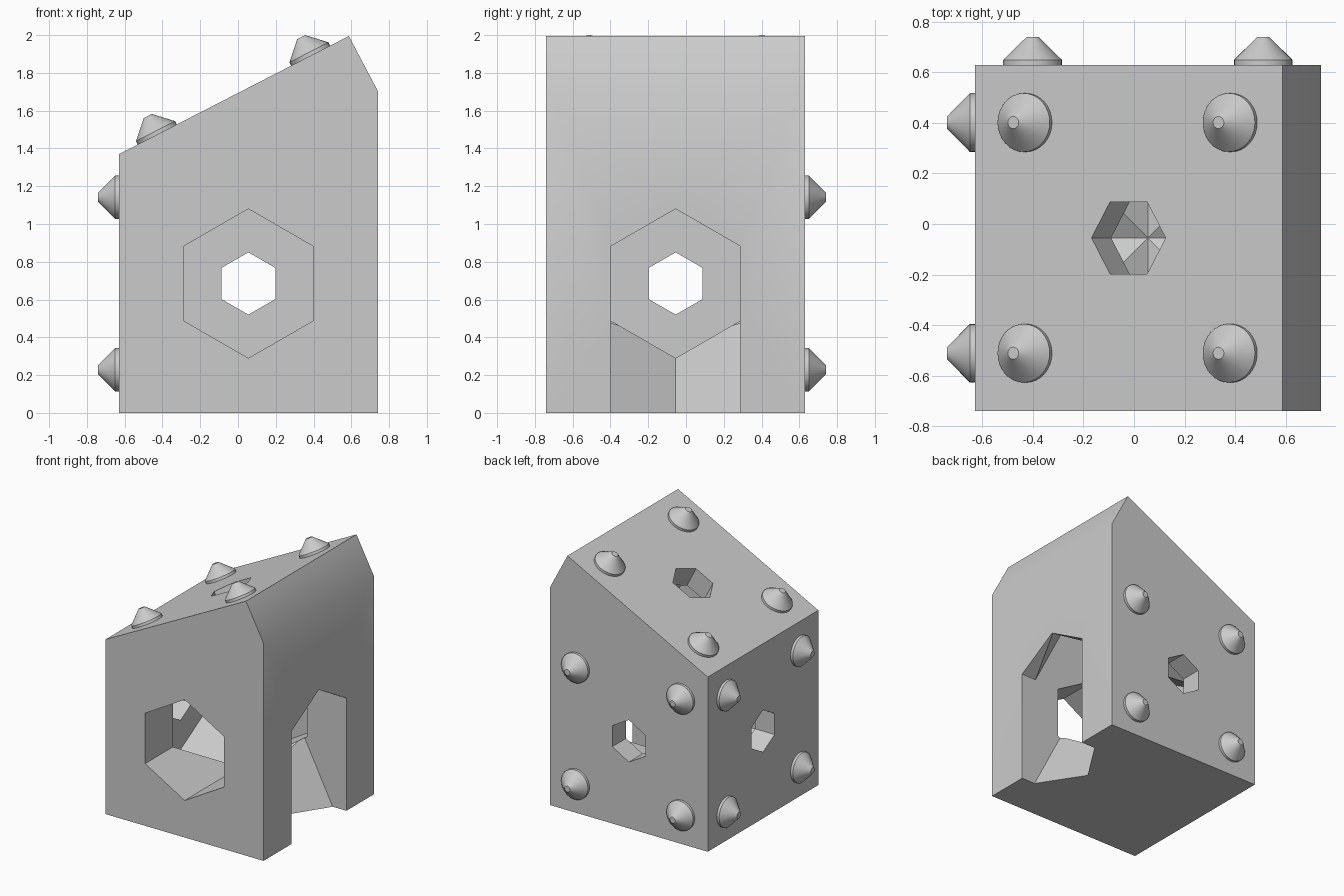
import bpy, bmesh, math
from mathutils import Vector, Matrix

cube = bpy.data.objects.get("Cube")
if cube:
    bpy.data.objects.remove(cube, do_unlink=True)

grey = bpy.data.materials.new("plain grey")
grey.use_nodes = True
grey.diffuse_color = (0.6, 0.6, 0.6, 1)
grey.node_tree.nodes["Principled BSDF"].inputs["Base Color"].default_value = (0.6, 0.6, 0.6, 1)

SIDE = 1.37
MID_X, MID_Y, MID_Z = 0.055, -0.055, SIDE / 2
WALL = 0.17
UP = Vector((0, 0, 1))


def make(name, bm):
    bmesh.ops.recalc_face_normals(bm, faces=bm.faces)
    mesh = bpy.data.meshes.new(name)
    bm.to_mesh(mesh)
    bm.free()
    mesh.materials.append(grey)
    obj = bpy.data.objects.new(name, mesh)
    bpy.context.collection.objects.link(obj)
    return obj


def frame(origin, axis, side):
    """Matrix with local z along axis and local x along side."""
    m = Matrix((side, axis.cross(side), axis)).transposed().to_4x4()
    m.translation = origin
    return m


def smooth(obj, degrees):
    bpy.ops.object.select_all(action='DESELECT')
    obj.select_set(True)
    bpy.context.view_layer.objects.active = obj
    bpy.ops.object.shade_smooth_by_angle(angle=math.radians(degrees))


def hex_cutter(name, face, radius, start, end):
    """Hexagonal prism from depth start to depth end below a face."""
    bm = bmesh.new()
    ring = [(radius * math.cos(i * math.pi / 3), radius * math.sin(i * math.pi / 3))
            for i in range(6)]
    base = bm.faces.new([bm.verts.new((x, y, -start)) for x, y in ring])
    top = bmesh.ops.extrude_face_region(bm, geom=[base])["geom"]
    moved = [v for v in top if isinstance(v, bmesh.types.BMVert)]
    bmesh.ops.translate(bm, verts=moved, vec=(0, 0, start - end))
    bm.transform(face)
    obj = make(name, bm)
    obj.hide_render = True
    return obj


def stud(name, face, u, v):
    """Low cone with a thin rim and a small flat tip."""
    bm = bmesh.new()
    profile = [(0.116, 0), (0.116, 0.02), (0.024, 0.11)]
    n = 32
    rings = [[bm.verts.new((r * math.cos(math.tau * i / n), r * math.sin(math.tau * i / n), h))
              for i in range(n)] for r, h in profile]
    for a, b in zip(rings, rings[1:]):
        for i in range(n):
            j = (i + 1) % n
            bm.faces.new((a[i], a[j], b[j], b[i]))
    bm.faces.new(rings[0])
    bm.faces.new(rings[-1])
    bm.transform(face @ Matrix.Translation((u, v, 0)))
    smooth(make(name, bm), 30)


# Body: sloped-top block with a chamfered right edge
low, peak = Vector((-0.63, 0, 1.37)), Vector((0.587, 0, 1.995))
bm = bmesh.new()
outline = [(-0.63, 0), (0.74, 0), (0.74, 1.705), (peak.x, peak.z), (low.x, low.z)]
front = bm.faces.new([bm.verts.new((x, -0.74, z)) for x, z in outline])
back = bmesh.ops.extrude_face_region(bm, geom=[front])["geom"]
bmesh.ops.translate(bm, verts=[v for v in back if isinstance(v, bmesh.types.BMVert)],
                    vec=(0, SIDE, 0))
body = make("body", bm)

# Studded faces
slope = (peak - low).normalized()
middle = (low + peak) / 2
middle.y = MID_Y
faces = {
    "side": frame(Vector((-0.63, MID_Y, MID_Z)), Vector((-1, 0, 0)), UP),
    "back": frame(Vector((MID_X, 0.63, MID_Z)), Vector((0, 1, 0)), UP),
    "top": frame(middle, Vector((-slope.z, 0, slope.x)), slope),
}

# Wide hexagonal bores that narrow at each studded face
cutters = []
for label, face in faces.items():
    cutters.append(hex_cutter(label + "_wide_cutter", face, 0.395, WALL, 2.4))
    cutters.append(hex_cutter(label + "_narrow_cutter", face, 0.165, -0.2, 0.5))
for cutter in cutters:
    mod = body.modifiers.new(cutter.name, 'BOOLEAN')
    mod.operation = 'DIFFERENCE'
    mod.solver = 'EXACT'
    mod.object = cutter
bpy.context.view_layer.update()
result = bpy.data.meshes.new_from_object(
    body.evaluated_get(bpy.context.evaluated_depsgraph_get()))
body.modifiers.clear()
body.data = result
for cutter in cutters:
    bpy.data.objects.remove(cutter, do_unlink=True)
smooth(body, 30)

# Four studs on each of the three faces
STEP = SIDE / 3
for label, face in faces.items():
    for i, u in enumerate((-STEP, STEP)):
        for j, v in enumerate((-STEP, STEP)):
            stud(f"{label}_stud_{i * 2 + j + 1}", face, u, v)
